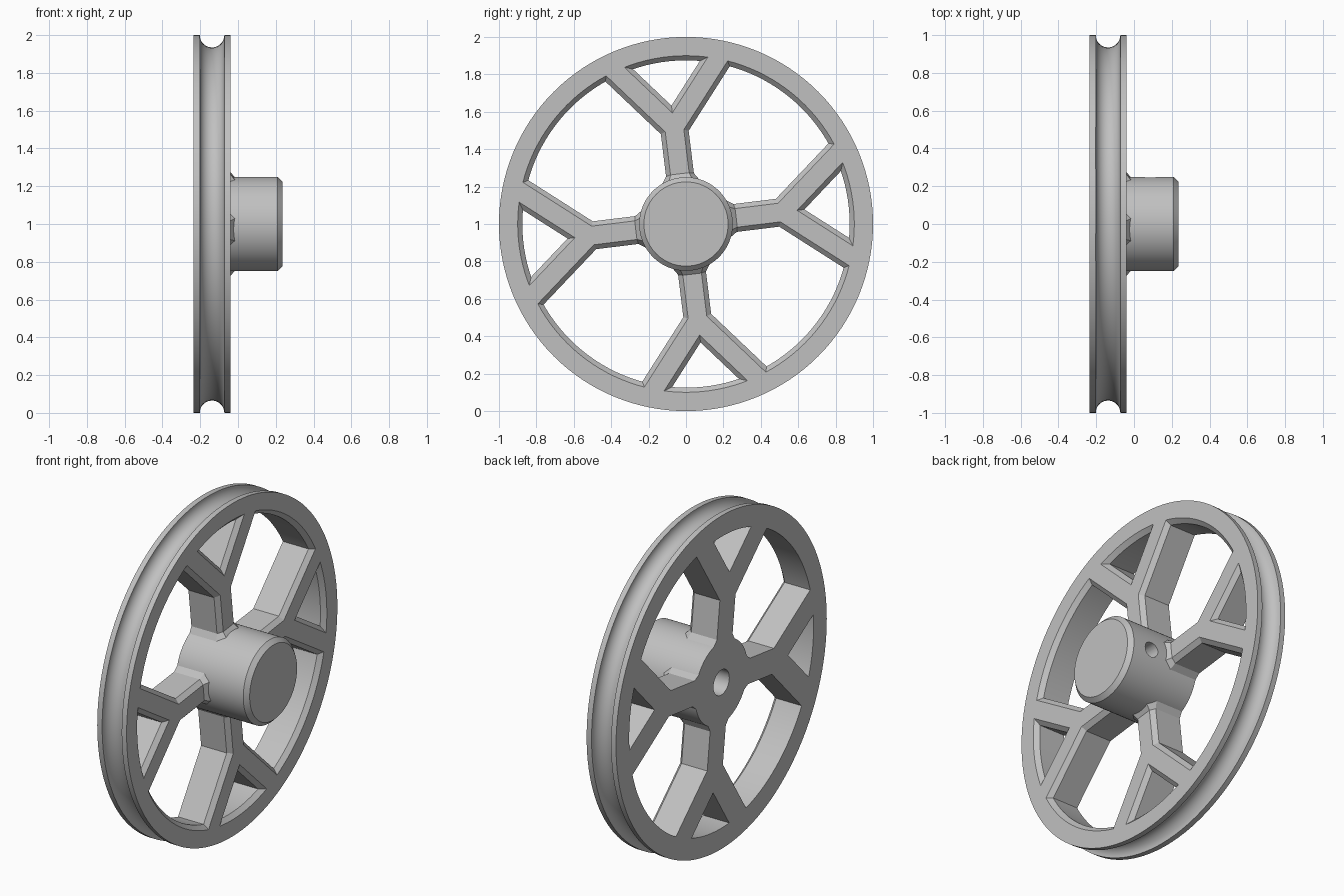
import bpy, bmesh
from math import sin, cos, pi, radians, sqrt, tan

cube = bpy.data.objects.get("Cube")
if cube:
    bpy.data.objects.remove(cube, do_unlink=True)

grey = bpy.data.materials.new("plain grey")
grey.use_nodes = True
colour = (0.53, 0.53, 0.53, 1)
grey.diffuse_color = colour
grey.node_tree.nodes["Principled BSDF"].inputs["Base Color"].default_value = colour

BACK, FACE, END = -0.235, -0.04, 0.235     # positions along the axle
AXLE_Z = 1.0
HUB_R = 0.25
HALF = 0.075                               # half width of a spoke
CHAMFER = 0.025
FORK_R = 0.52                              # where each spoke forks
FORK_ANGLE = radians(39.5)
TILT = radians(7)


def finish(bm, name):
    bmesh.ops.remove_doubles(bm, verts=bm.verts, dist=1e-5)
    bmesh.ops.recalc_face_normals(bm, faces=bm.faces)
    mesh = bpy.data.meshes.new(name)
    bm.to_mesh(mesh)
    bm.free()
    mesh.materials.append(grey)
    obj = bpy.data.objects.new(name, mesh)
    obj.location.z = AXLE_Z
    bpy.context.collection.objects.link(obj)
    return obj


def smooth(obj):
    obj.data.shade_smooth()
    obj.data.set_sharp_from_angle(angle=radians(30))


def lathe(name, profile, closed=False, steps=128):
    """Turn an (x, radius) profile around the axle."""
    bm = bmesh.new()
    verts = [bm.verts.new((x, 0, r)) for x, r in profile]
    pairs = list(zip(verts, verts[1:]))
    if closed:
        pairs.append((verts[-1], verts[0]))
    edges = [bm.edges.new(p) for p in pairs]
    bmesh.ops.spin(bm, geom=verts + edges, cent=(0, 0, 0), axis=(1, 0, 0),
                   angle=2 * pi, steps=steps, use_merge=True)
    return finish(bm, name)


def section(grow=0.0):
    """Bar cross-section (across, x), chamfered on the hub side."""
    h, top = HALF + grow, FACE + grow
    c = CHAMFER + grow * (2 - sqrt(2))
    return [(-h, BACK), (h, BACK), (h, top - c), (h - c, top),
            (-h + c, top), (-h, top - c)]


def bar(name, spin, origin, lean, start, end, r_end, r_start=None):
    """Loft between two sections; the ends follow circles about the axle."""
    dx, dv = sin(lean), cos(lean)
    bm = bmesh.new()
    rings = []
    for outline, radius in ((start, r_start), (end, r_end)):
        ring = []
        for s, x in outline:
            u, v = s * dv, origin - s * dx
            if radius:
                along = u * dx + v * dv
                t = -along + sqrt(along ** 2 - u * u - v * v + radius ** 2)
                u, v = u + t * dx, v + t * dv
            ring.append(bm.verts.new((x, u * cos(spin) - v * sin(spin),
                                      u * sin(spin) + v * cos(spin))))
        rings.append(ring)
    a, b = rings
    n = len(a)
    for i in range(n):
        j = (i + 1) % n
        bm.faces.new((a[i], a[j], b[j], b[i]))
    bm.faces.new(a)
    bm.faces.new(b)
    return finish(bm, name)


# Grooved rim
GROOVE_X, GROOVE_R = (BACK + FACE) / 2, 0.065
groove = [(GROOVE_X - GROOVE_R * cos(pi * i / 20), 1 - GROOVE_R * sin(pi * i / 20))
          for i in range(21)]
rim = lathe("rim", [(BACK, 0.875), (BACK, 1)] + groove +
            [(FACE, 1), (FACE, 0.9), (FACE - CHAMFER, 0.875)], closed=True)
smooth(rim)

# Hub with a blind axle bore
BORE_R = 0.075
hub = lathe("hub", [(0.18, 0), (0.18, BORE_R), (BACK, BORE_R), (BACK, HUB_R),
                    (END - CHAMFER, HUB_R), (END, HUB_R - CHAMFER), (END, 0)])

# Set screw hole through the hub wall
bpy.ops.mesh.primitive_cylinder_add(vertices=32, radius=0.045, depth=0.4,
                                    location=(0.085, 0.2, AXLE_Z),
                                    rotation=(pi / 2, 0, 0))
cutter = bpy.context.object
cutter.name = "screw_hole_cutter"
cutter.hide_render = True
cutter.data.materials.append(grey)
cut = hub.modifiers.new("screw hole", 'BOOLEAN')
cut.operation = 'DIFFERENCE'
cut.solver = 'EXACT'
cut.object = cutter
bpy.context.view_layer.objects.active = hub
bpy.ops.object.modifier_apply(modifier=cut.name)
bpy.data.objects.remove(cutter, do_unlink=True)
smooth(hub)

# Four forked spokes, each flared where it meets the hub
plain, flared = section(), section(CHAMFER)
for k in range(4):
    spin = TILT + k * pi / 2
    tag = str(k + 1)
    # Stem runs from inside the hub to the fork
    bar("spoke_stem_" + tag, spin, FORK_R, 0, plain, plain, None, HUB_R - 0.03)
    bar("spoke_flare_" + tag, spin, 0, 0, flared, plain,
        HUB_R + CHAMFER, HUB_R - 0.002)
    for side, lean in (("left", -FORK_ANGLE), ("right", FORK_ANGLE)):
        bar("spoke_" + side + "_branch_" + tag, spin, FORK_R, lean,
            plain, plain, 0.915)
